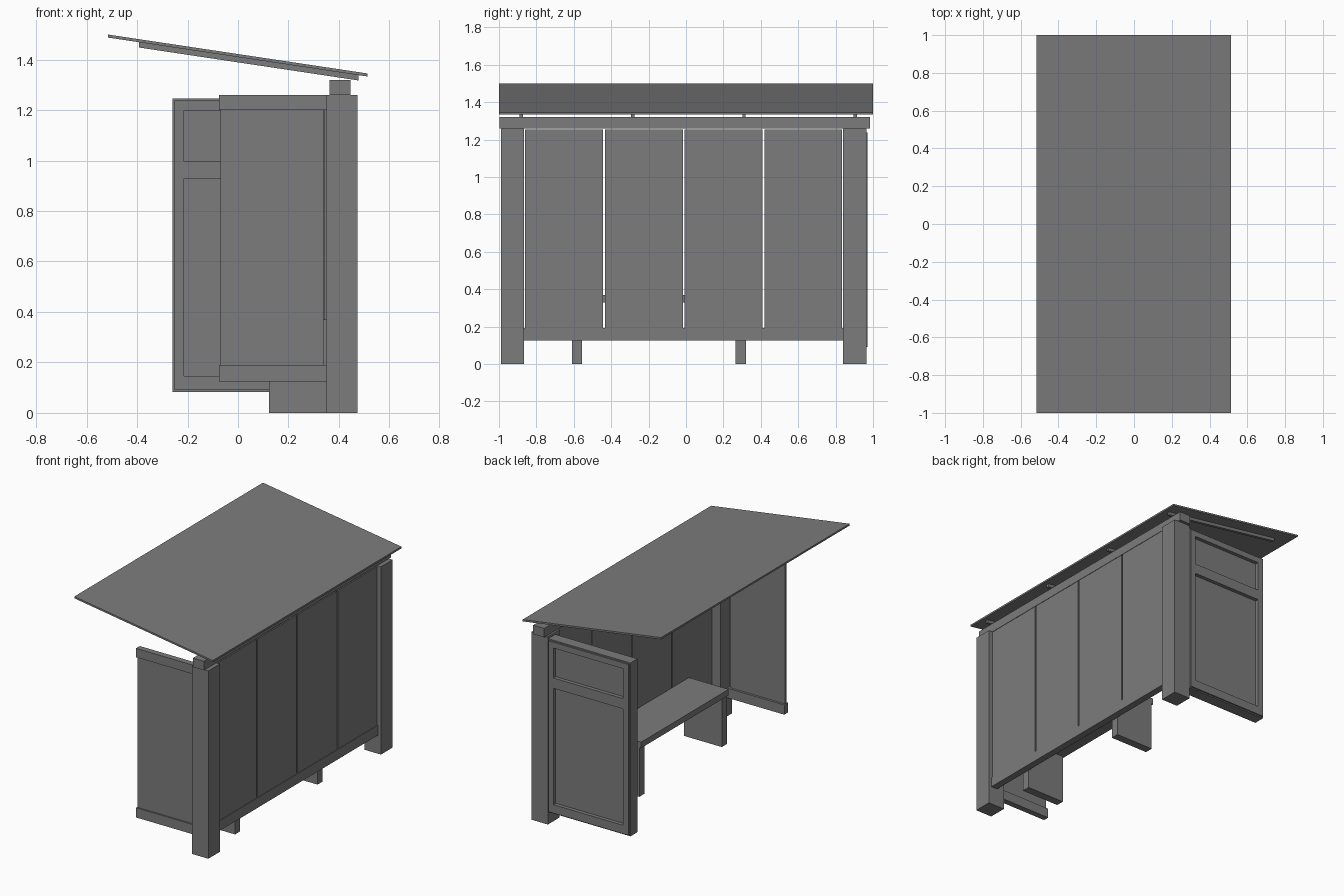
import bpy

default = bpy.data.objects.get("Cube")
if default:
    bpy.data.objects.remove(default, do_unlink=True)

# One flat grey for the whole shelter
GREY = (0.2, 0.2, 0.2, 1)
mat = bpy.data.materials.new("plain_grey")
mat.use_nodes = True
mat.diffuse_color = GREY
bsdf = next(n for n in mat.node_tree.nodes if n.type == 'BSDF_PRINCIPLED')
bsdf.inputs["Base Color"].default_value = GREY


def prism(name, profile, y0, y1):
    """Extrude a four-point x-z profile along y."""
    n = len(profile)
    verts = [(x, y, z) for y in (y0, y1) for x, z in profile]
    faces = [tuple(range(n)), tuple(reversed(range(n, 2 * n)))]
    faces += [(i, i + n, (i + 1) % n + n, (i + 1) % n) for i in range(n)]
    mesh = bpy.data.meshes.new(name)
    mesh.from_pydata(verts, [], faces)
    mesh.materials.append(mat)
    obj = bpy.data.objects.new(name, mesh)
    bpy.context.collection.objects.link(obj)
    return obj


def box(name, x, y, z):
    return prism(name, [(x[0], z[0]), (x[1], z[0]), (x[1], z[1]), (x[0], z[1])], *y)


def sloped_slab(name, x, y, top, thick):
    """Slab that follows the roof pitch; top is its height at x = 0."""
    a, b = (top - 0.15 * v for v in x)
    return prism(name, [(x[0], a - thick), (x[1], b - thick), (x[1], b), (x[0], a)], *y)


# Roof sheet and its rafters
sloped_slab("roof", (-0.515, 0.513), (-1, 1), 1.422, 0.012)
for i in range(4):
    y = -0.88 + 0.595 * i
    sloped_slab(f"rafter_{i + 1}", (-0.393, 0.477), (y - 0.009, y + 0.009), 1.41, 0.021)

# Main posts and beam
box("front_post", (0.35, 0.473), (-0.99, -0.865), (0, 1.26))
box("rear_post", (0.35, 0.473), (0.84, 0.965), (0, 1.26))
box("beam", (0.363, 0.445), (-0.997, 0.985), (1.26, 1.32))

# Long wall: four panels with narrow gaps above a bottom rail
box("wall_rail", (0.405, 0.452), (-0.865, 0.84), (0.125, 0.192))
edges = [-0.865, -0.438, -0.012, 0.414, 0.84]
for i, (a, b) in enumerate(zip(edges, edges[1:])):
    box(f"wall_panel_{i + 1}", (0.41, 0.448), (a + 0.005, b - 0.005), (0.192, 1.255))

# Bench
box("bench_seat", (0.11, 0.405), (-0.61, 0.32), (0.33, 0.37))
for name, y in (("front_bench_leg", -0.61), ("rear_bench_leg", 0.265)):
    box(name, (0.123, 0.405), (y, y + 0.055), (0, 0.33))

# Front screen: thin sheet between two rails
box("screen_sheet", (-0.07, 0.338), (-0.965, -0.95), (0.19, 1.2))
for name, z in (("screen_bottom_rail", (0.125, 0.19)), ("screen_top_rail", (1.2, 1.26))):
    box(name, (-0.075, 0.35), (-0.975, -0.935), z)


def display_frame(prefix, x, y, z):
    """Two stiles and three rails around the two display openings."""
    box(prefix + "_outer_stile", (x[0], -0.213), y, z)
    box(prefix + "_inner_stile", (0.306, x[1]), y, z)
    rails = {"bottom": (z[0], 0.147), "middle": (0.928, 0.997), "top": (1.198, z[1])}
    for name, rz in rails.items():
        box(f"{prefix}_{name}_rail", (-0.213, 0.306), y, rz)


# Rear display case: core frame, slightly smaller raised faces, recessed boards
display_frame("case_core", (-0.26, 0.35), (0.885, 0.96), (0.082, 1.245))
display_frame("case_rear_face", (-0.252, 0.342), (0.96, 0.97), (0.09, 1.237))
display_frame("case_front_face", (-0.252, 0.342), (0.875, 0.885), (0.09, 1.237))
box("lower_display_board", (-0.213, 0.306), (0.9, 0.945), (0.147, 0.928))
box("upper_display_board", (-0.213, 0.306), (0.9, 0.945), (0.997, 1.198))
